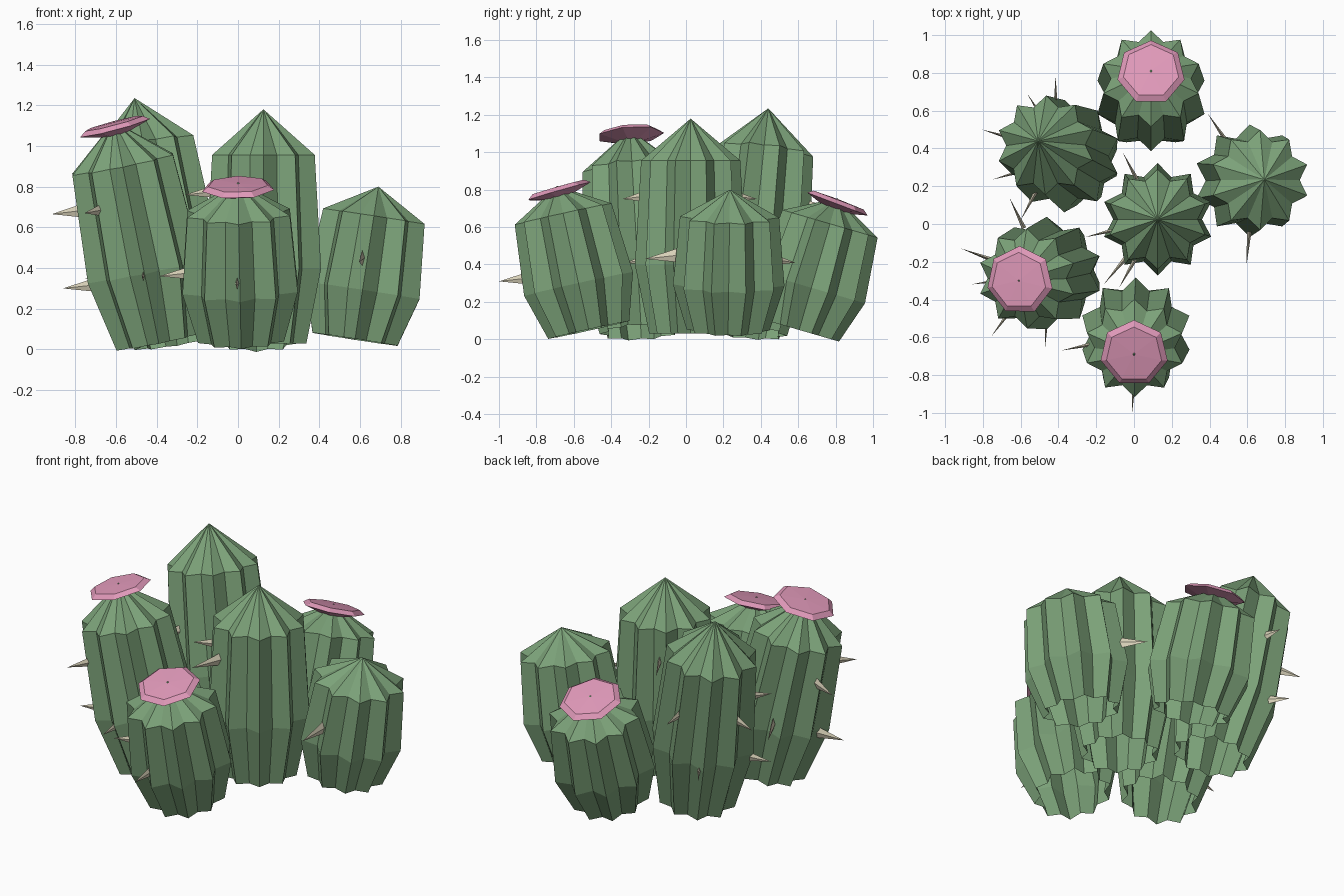
import bpy, bmesh, math
from mathutils import Vector, Matrix

cube = bpy.data.objects.get("Cube")
if cube:
    bpy.data.objects.remove(cube)


def material(name, color):
    mat = bpy.data.materials.new(name)
    mat.use_nodes = True
    mat.diffuse_color = color
    mat.node_tree.nodes["Principled BSDF"].inputs["Base Color"].default_value = color
    return mat


GREEN = material("cactus green", (0.2, 0.36, 0.19, 1))
PINK = material("flower pink", (0.75, 0.32, 0.49, 1))
CREAM = material("spine cream", (0.70, 0.65, 0.49, 1))
UP = Vector((0, 0, 1))


def finish(name, bm, mat, matrix):
    bmesh.ops.recalc_face_normals(bm, faces=bm.faces)
    mesh = bpy.data.meshes.new(name)
    bm.to_mesh(mesh)
    bm.free()
    mesh.materials.append(mat)
    obj = bpy.data.objects.new(name, mesh)
    obj.matrix_world = matrix
    bpy.context.collection.objects.link(obj)
    return obj


def aim(position, direction):
    # leans an upright shape along a direction without twisting it
    return Matrix.Translation(position) @ UP.rotation_difference(direction).to_matrix().to_4x4()


def ring(bm, count, z, radii):
    verts = []
    for i in range(count):
        a = math.pi / 2 + math.tau * i / count
        r = radii[i % len(radii)]
        verts.append(bm.verts.new((r * math.cos(a), r * math.sin(a), z)))
    return verts


def bridge(bm, low, high):
    n = len(low)
    for i in range(n):
        j = (i + 1) % n
        bm.faces.new((low[i], low[j], high[j], high[i]))


def close(bm, loop, z):
    tip = bm.verts.new((0, 0, z))
    for i in range(len(loop)):
        bm.faces.new((loop[i], loop[(i + 1) % len(loop)], tip))


# ribbed body, open underneath, with a pointed crown
def cactus(name, base, apex):
    base, apex = Vector(base), Vector(apex)
    height = (apex - base).length
    bm = bmesh.new()
    profile = ((0, 0.222, 0.18), (0.32, 0.298, 0.235), (0.805, 0.265, 0.212))
    rings = [ring(bm, 20, height * t, (rib, groove)) for t, rib, groove in profile]
    for low, high in zip(rings, rings[1:]):
        bridge(bm, low, high)
    close(bm, rings[-1], height)
    finish(name, bm, GREEN, aim(base, apex - base))


# shallow seven-sided blossom around the tip
def flower(name, base, apex):
    base, apex = Vector(base), Vector(apex)
    axis = (apex - base).normalized()
    bm = bmesh.new()
    under = ring(bm, 7, -0.035, (0.06,))
    rim = ring(bm, 7, 0, (0.182,))
    top = ring(bm, 7, 0.022, (0.15,))
    bridge(bm, under, rim)
    bridge(bm, rim, top)
    close(bm, top, 0.026)
    close(bm, under, -0.045)
    tilt = Vector((axis.x * 1.3, axis.y * 1.3, axis.z))
    finish(name, bm, PINK, aim(apex - axis * 0.03, tilt))


# flat blade-like thorn rooted toward the body axis
def spine(name, base, apex, tip):
    base, apex, tip = Vector(base), Vector(apex), Vector(tip)
    centre = base.lerp(apex, (tip.z - base.z) / (apex.z - base.z))
    inward = (centre - tip).normalized()
    root = tip + inward * 0.18 + UP * 0.02
    side = inward.cross(UP) * 0.012
    bm = bmesh.new()
    offsets = (UP * 0.038, side, UP * -0.038, -side)
    loop = [bm.verts.new(root + o) for o in offsets]
    point = bm.verts.new(tip)
    bm.faces.new(loop)
    for i in range(4):
        bm.faces.new((loop[i], loop[(i + 1) % 4], point))
    finish(name, bm, CREAM, Matrix.Identity(4))


# name, base centre, tip, has a flower, spine tips
PLANTS = (
    ("middle", (0.125, 0.025, 0.03), (0.125, 0.025, 1.18), False,
     ((-0.26, -0.07, 0.76), (-0.16, -0.32, 0.41), (-0.08, -0.34, 0.75), (-0.06, 0.38, 0.75))),
    ("left", (0.575, 0.225, 0.05), (0.69, 0.235, 0.80), False,
     ((0.595, -0.22, 0.43), (0.39, 0.585, 0.41))),
    ("front", (0.015, -0.52, 0.05), (0.0, -0.69, 0.82), True,
     ((-0.385, -0.67, 0.36), (-0.01, -1.0, 0.31))),
    ("back", (0.09, 0.605, 0.05), (0.09, 0.81, 0.755), True, ()),
    ("right_front", (-0.39, -0.24, 0.04), (-0.61, -0.3, 1.12), True,
     ((-0.915, -0.13, 0.665), (-0.86, -0.32, 0.30), (-0.47, -0.65, 0.35),
      (-0.755, -0.595, 0.67), (-0.66, 0.14, 0.42))),
    ("right_back", (-0.3, 0.32, 0.04), (-0.508, 0.44, 1.235), False,
     ((-0.805, 0.5, 0.66), (-0.75, 0.235, 0.35), (-0.565, 0.69, 0.35),
      (-0.415, 0.785, 0.70), (-0.6, 0.02, 0.65))),
)

for name, base, apex, blooms, tips in PLANTS:
    cactus(name + "_cactus", base, apex)
    if blooms:
        flower(name + "_flower", base, apex)
    for i, tip in enumerate(tips):
        spine(f"{name}_spine_{i + 1}", base, apex, tip)
